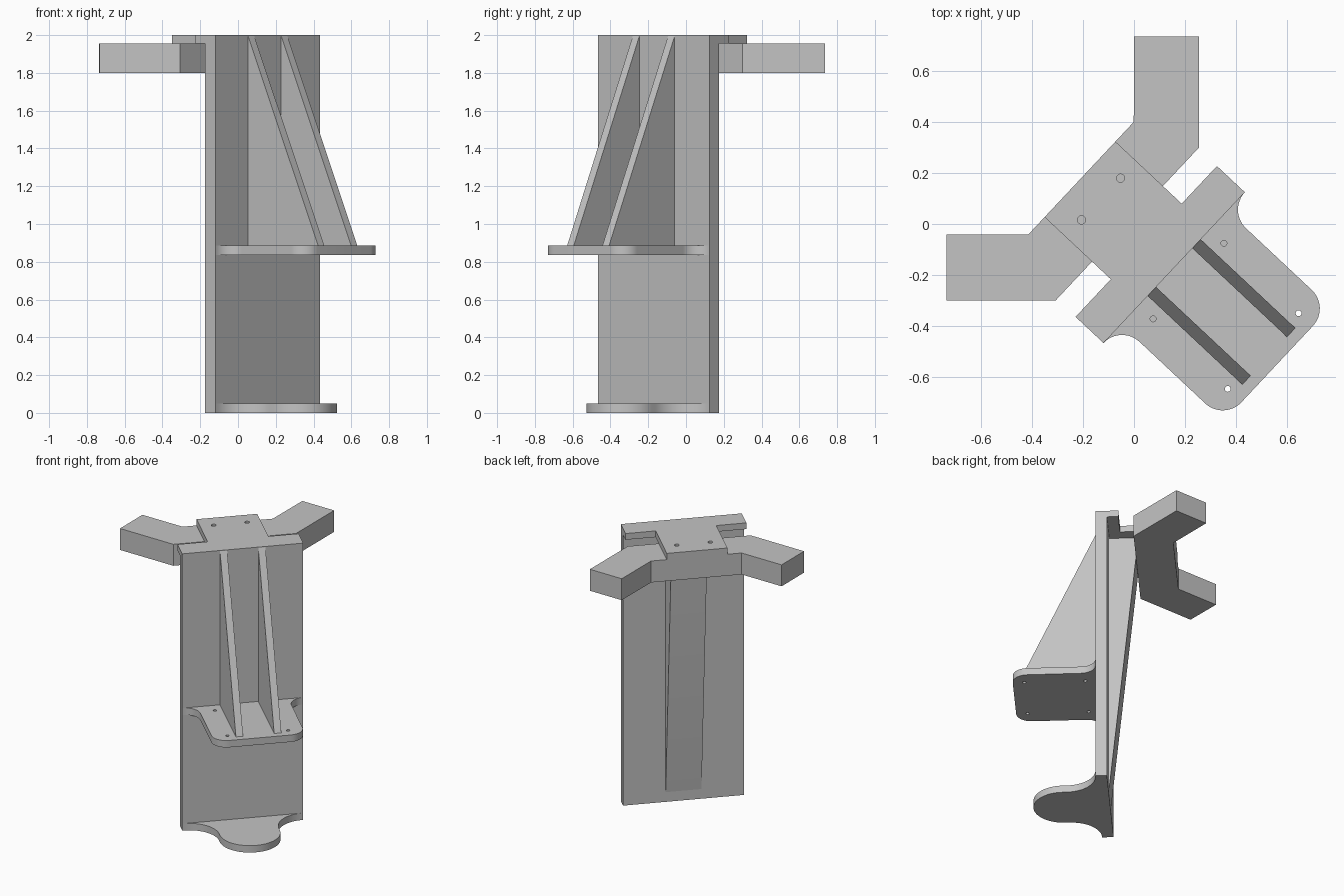
import bpy, bmesh
from math import sin, cos, pi, radians
from mathutils import Matrix

cube = bpy.data.objects.get("Cube")
if cube:
    bpy.data.objects.remove(cube, do_unlink=True)

GREY = (0.55, 0.55, 0.55, 1)
grey = bpy.data.materials.new("plain_grey")
grey.use_nodes = True
grey.diffuse_color = GREY
grey.node_tree.nodes["Principled BSDF"].inputs["Base Color"].default_value = GREY

# The bracket is laid out square, then turned to face diagonally
PLACE = Matrix.Translation((0.1575, -0.171, 0)) @ Matrix.Rotation(radians(46.85), 4, 'Z')
# Sends a (depth, height) profile extruded in z to one extruded along the width
SIDEWAYS = Matrix(((0, 0, 1, 0), (1, 0, 0, 0), (0, 1, 0, 0), (0, 0, 0, 1)))


def prism(name, outlines, low, high, turn=Matrix()):
    """Extrude an outline (with any hole outlines after it) from low to high."""
    curve = bpy.data.curves.new(name, 'CURVE')
    curve.dimensions = '2D'
    curve.fill_mode = 'BOTH'
    curve.extrude = (high - low) / 2
    for pts in outlines:
        spline = curve.splines.new('POLY')
        spline.points.add(len(pts) - 1)
        for p, (x, y) in zip(spline.points, pts):
            p.co = (x, y, 0, 1)
        spline.use_cyclic_u = True
    helper = bpy.data.objects.new(name + "_outline", curve)
    bpy.context.collection.objects.link(helper)
    bpy.context.view_layer.update()
    graph = bpy.context.evaluated_depsgraph_get()
    mesh = bpy.data.meshes.new_from_object(helper.evaluated_get(graph))
    bpy.data.objects.remove(helper, do_unlink=True)
    bpy.data.curves.remove(curve)

    mesh.transform(PLACE @ turn @ Matrix.Translation((0, 0, (low + high) / 2)))
    bm = bmesh.new()
    bm.from_mesh(mesh)
    bmesh.ops.remove_doubles(bm, verts=bm.verts, dist=0.0001)
    bmesh.ops.recalc_face_normals(bm, faces=bm.faces)
    bmesh.ops.dissolve_limit(bm, angle_limit=0.002, verts=bm.verts, edges=bm.edges)
    for f in bm.faces:
        f.smooth = True
    bm.to_mesh(mesh)
    bm.free()
    mesh.set_sharp_from_angle(angle=radians(30))
    mesh.name = name
    mesh.materials.clear()
    mesh.materials.append(grey)
    obj = bpy.data.objects.new(name, mesh)
    bpy.context.collection.objects.link(obj)
    return obj


def arc(x, y, r, start, end, steps=12):
    angles = [radians(start + (end - start) * i / steps) for i in range(steps + 1)]
    return [(x + r * cos(a), y + r * sin(a)) for a in angles]


def hole(x, y, r):
    return arc(x, y, r, 0, 345, 23)


def mirrored(half):
    """Close a right-hand half outline with its mirror image."""
    return half + [(-x, y) for x, y in reversed(half) if abs(x) > 0.001]


def box(x0, x1, y0, y1):
    return [(x0, y0), (x1, y0), (x1, y1), (x0, y1)]


HALF, THICK = 0.405, 0.075
SEAT = 1.955  # underside of the top plate

# Upright back plate
prism("back_plate", [box(-HALF, HALF, 0, THICK)], 0, 2)

# T-shaped top plate with two screw holes
tee = mirrored([(HALF, THICK), (HALF, 0.15), (0.203, 0.15), (0.203, 0.506)])
prism("top_plate", [tee] + [hole(s * 0.112, 0.393, 0.016) for s in (-1, 1)], SEAT, 2)

# Bridge with two splayed arms
prism("arm_bridge", [[
    (0.41, 0.251), (0.727, 0.549), (0.553, 0.735), (0.308, 0.506),
    (-0.297, 0.506), (-0.516, 0.74), (-0.703, 0.563), (-0.412, 0.251)]], 1.8, SEAT)

# Tapering spine behind the plate
prism("rear_spine", [[(THICK, 0.07), (0.25, 1.8), (0.25, SEAT), (THICK, SEAT)]],
      -0.12, 0.12, SIDEWAYS)

# Middle shelf: filleted into the plate, rounded front corners, four holes
shelf = mirrored([(HALF, 0)] + arc(HALF, -0.1, 0.1, 90, 180)
                 + arc(0.205, -0.453, 0.1, 0, -90))
screws = [hole(s * 0.203, y, 0.0115) for s in (-1, 1) for y in (-0.077, -0.478)]
prism("middle_shelf", [shelf] + screws, 0.835, 0.885)

# Foot: sweeping fillets running into a round nose
foot = mirrored(arc(0.4, -0.2, 0.2, 90, 180, 20) + arc(0, -0.228, 0.2, 0, -90, 20))
prism("foot", [foot], 0, 0.05)

# Two triangular ribs between plate and shelf
for name, x in (("left_rib", 0.128), ("right_rib", -0.128)):
    prism(name, [[(0, 0.885), (0, 1.995), (-0.508, 0.885)]],
          x - 0.024, x + 0.024, SIDEWAYS)
